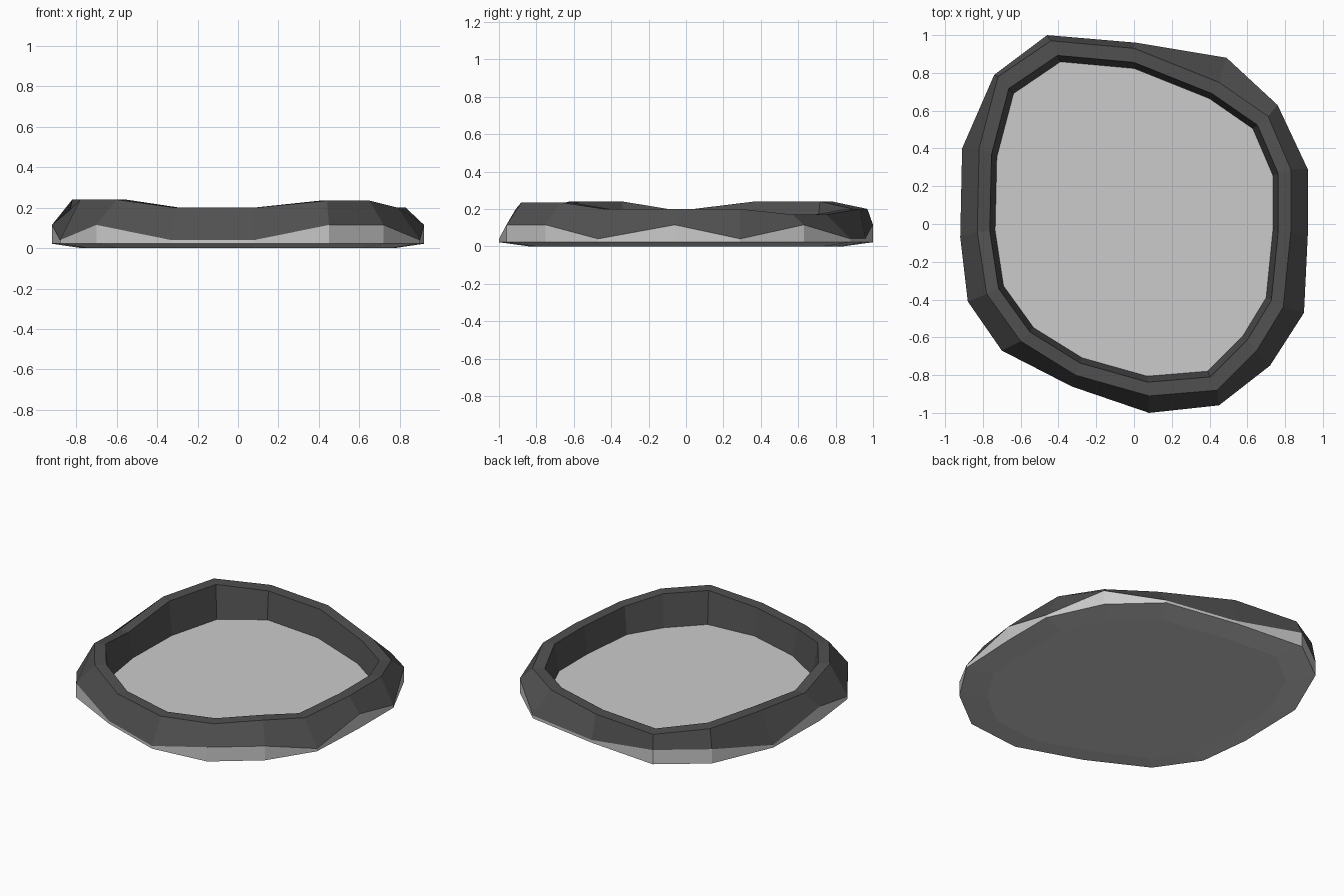
import bpy, bmesh

if "Cube" in bpy.data.objects:
    bpy.data.objects.remove(bpy.data.objects["Cube"])

# Per station around the outline: outer x, y, lower rim edge z, crest x, y, z
STATIONS = [
    (-.46, 1.0, .115, -.44, .97, .20), (.01, .96, .04, 0, .93, .20),
    (.49, .88, .04, .45, .75, .17), (.76, .63, .115, .71, .57, .17),
    (.92, .29, .04, .83, .29, .20), (.92, -.06, .115, .83, -.04, .20),
    (.90, -.47, .04, .79, -.44, .20), (.72, -.75, .115, .65, -.67, .235),
    (.45, -.96, .115, .44, -.88, .235), (.08, -1.0, .04, .08, -.91, .20),
    (-.33, -.86, .04, -.31, -.80, .20), (-.70, -.67, .115, -.60, -.62, .24),
    (-.88, -.41, .04, -.78, -.37, .24), (-.92, -.07, .115, -.83, -.04, .19),
    (-.91, .40, .04, -.82, .40, .24), (-.74, .79, .115, -.72, .78, .24),
]
FLOOR_Z = .028


def skin(name, rings, cap_start=False, cap_end=False, color=None):
    """Join matching rings of points with flat quads and optional end caps."""
    bm = bmesh.new()
    loops = [[bm.verts.new(p) for p in ring] for ring in rings]
    n = len(STATIONS)
    for a, b in zip(loops, loops[1:]):
        for i in range(n):
            j = (i + 1) % n
            bm.faces.new((a[i], a[j], b[j], b[i]))
    if cap_start:
        bm.faces.new(loops[0])
    if cap_end:
        bm.faces.new(loops[-1])
    bmesh.ops.recalc_face_normals(bm, faces=bm.faces)
    mesh = bpy.data.meshes.new(name)
    bm.to_mesh(mesh)
    bm.free()
    obj = bpy.data.objects.new(name, mesh)
    bpy.context.collection.objects.link(obj)
    if color:
        mat = bpy.data.materials.new(name + "_color")
        mat.diffuse_color = color
        mat.use_nodes = True
        mat.node_tree.nodes["Principled BSDF"].inputs["Base Color"].default_value = mat.diffuse_color
        mesh.materials.append(mat)
    return obj


def outer(scale, z):
    return [(s[0] * scale, s[1] * scale, z) for s in STATIONS]


def crest(scale, z=None):
    return [(s[3] * scale, s[4] * scale, s[5] if z is None else z) for s in STATIONS]


lower_edge = [s[:3] for s in STATIONS]

# Pale base: chamfered underside, zigzag side wall, flat floor
skin("base", [outer(.84, 0), outer(1, .022), lower_edge], cap_start=True)
skin("floor", [crest(.89, FLOOR_Z)], cap_end=True)

# Dark faceted rim: sloping outside, narrow top band, inner wall
skin("rim", [lower_edge, crest(1), crest(.92), crest(.885, FLOOR_Z - .003)],
     color=(.08, .08, .08, 1))

# Floor faces upward
floor = bpy.data.objects["floor"].data
if floor.polygons[0].normal.z < 0:
    floor.flip_normals()
